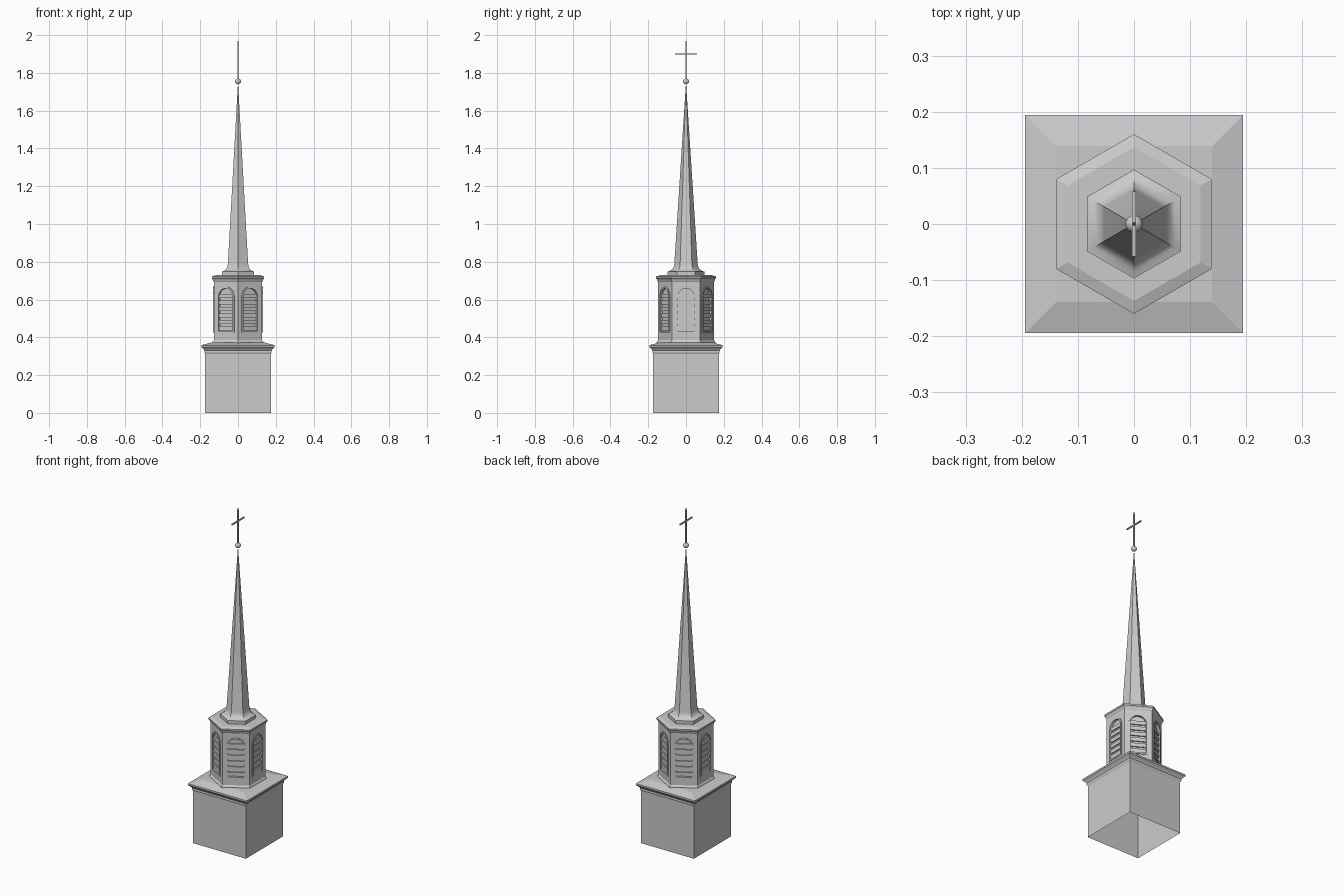
import bpy, bmesh
from math import pi, sin, cos, sqrt, radians
from mathutils import Matrix

cube = bpy.data.objects.get("Cube")
if cube:
    bpy.data.objects.remove(cube)

stone = bpy.data.materials.new("pale_grey")
stone.use_nodes = True
GREY = (0.6, 0.6, 0.6, 1)
stone.diffuse_color = GREY
stone.node_tree.nodes["Principled BSDF"].inputs["Base Color"].default_value = GREY


def finish(name, bm, smooth=False):
    """Turn a bmesh into a named object with the stone material."""
    me = bpy.data.meshes.new(name)
    bm.to_mesh(me)
    bm.free()
    me.materials.append(stone)
    ob = bpy.data.objects.new(name, me)
    bpy.context.collection.objects.link(ob)
    if smooth:
        bpy.ops.object.select_all(action='DESELECT')
        ob.select_set(True)
        bpy.context.view_layer.objects.active = ob
        bpy.ops.object.shade_smooth_by_angle(angle=radians(30))
    return ob


def tower(name, sides, profile, turn, open_bottom=False, smooth=False):
    """Stack polygon rings of (corner radius, height) into a shell."""
    bm = bmesh.new()
    rings = []
    for r, z in profile:
        rings.append([bm.verts.new((r * cos(turn + 2 * pi * i / sides),
                                    r * sin(turn + 2 * pi * i / sides), z))
                      for i in range(sides)])
    for a, b in zip(rings, rings[1:]):
        for i in range(sides):
            j = (i + 1) % sides
            bm.faces.new((a[i], a[j], b[j], b[i]))
    bm.faces.new(rings[-1])
    if not open_bottom:
        bm.faces.new(rings[0][::-1])
    return finish(name, bm, smooth)


def add_box(bm, size, center, matrix=Matrix()):
    m = matrix @ Matrix.Translation(center) @ Matrix.Diagonal((*size, 1))
    bmesh.ops.create_cube(bm, size=1, matrix=m)


def arch(half, bottom, spring, steps=12):
    """Outline of a round-headed opening as (across, height)."""
    pts = [(-half, bottom), (half, bottom)]
    return pts + [(half * cos(pi * i / steps), spring + half * sin(pi * i / steps))
                  for i in range(steps + 1)]


def add_arch_block(bm, outline, d0, d1, matrix):
    near, far = ([bm.verts.new(matrix @ Matrix.Translation((d, u, z)).translation)
                  for u, z in outline] for d in (d0, d1))
    n = len(outline)
    bm.faces.new(near[::-1])
    bm.faces.new(far)
    for i in range(n):
        j = (i + 1) % n
        bm.faces.new((near[i], near[j], far[j], far[i]))


def add_arch_ring(bm, outer, inner, d0, d1, matrix):
    loops = [[bm.verts.new(matrix @ Matrix.Translation((d, u, z)).translation)
              for u, z in line]
             for line, d in ((outer, d0), (outer, d1), (inner, d1), (inner, d0))]
    n = len(outer)
    for a, b in zip(loops, loops[1:] + loops[:1]):
        for i in range(n):
            j = (i + 1) % n
            bm.faces.new((a[i], a[j], b[j], b[i]))


# Square base, open underneath, with stepped cornice and sloped cap
half_widths = [(0.174, 0), (0.174, 0.312), (0.178, 0.32), (0.178, 0.33),
               (0.184, 0.338), (0.194, 0.348), (0.194, 0.358), (0.139, 0.373)]
tower("square_base", 4, [(w * sqrt(2), z) for w, z in half_widths], pi / 4, True)

# Six-sided belfry drum with foot moulding and cornice
RADIUS = 0.148
WALL = RADIUS * cos(pi / 6)
drum = tower("belfry_drum", 6, [(RADIUS, 0.366), (RADIUS, 0.70)], pi / 2)
tower("belfry_foot", 6, [(0.155, 0.364), (0.155, 0.376), (0.147, 0.386)], pi / 2)
tower("belfry_cornice", 6, [(0.147, 0.692), (0.152, 0.70), (0.154, 0.707),
                            (0.160, 0.713), (0.160, 0.722), (0.137, 0.729)], pi / 2)

# Arched louvred openings on all six walls
inner = arch(0.043, 0.434, 0.616)
outer = arch(0.052, 0.425, 0.616)
cut, frames, slats = bmesh.new(), bmesh.new(), bmesh.new()
for k in range(6):
    m = Matrix.Rotation(k * pi / 3, 4, 'Z')
    add_arch_block(cut, inner, WALL - 0.010, WALL + 0.02, m)
    add_arch_ring(frames, outer, inner, WALL - 0.002, WALL + 0.004, m)
    for i in range(6):
        add_box(slats, (0.008, 0.086, 0.022), (WALL - 0.007, 0, 0.448 + i * 0.034), m)
for bm in (cut, frames):
    bmesh.ops.recalc_face_normals(bm, faces=bm.faces)
finish("window_frames", frames)
finish("window_louvres", slats)
cutter = finish("window_cutter", cut)
cutter.hide_render = True
mod = drum.modifiers.new("openings", 'BOOLEAN')
mod.operation = 'DIFFERENCE'
mod.solver = 'EXACT'
mod.object = cutter
bpy.context.view_layer.objects.active = drum
bpy.ops.object.modifier_apply(modifier=mod.name)
bpy.data.objects.remove(cutter)

# Spire on a plinth with a flared skirt
tower("spire_plinth", 6, [(0.097, 0.726), (0.097, 0.748)], pi / 2)
tower("spire", 6, [(0.096, 0.748), (0.083, 0.753), (0.073, 0.761), (0.066, 0.772),
                   (0.062, 0.787), (0.0006, 1.742)], pi / 2, smooth=True)

# Ball finial
ball = bmesh.new()
bmesh.ops.create_uvsphere(ball, u_segments=20, v_segments=12, radius=0.0155,
                          matrix=Matrix.Translation((0, 0, 1.755)))
finish("ball_finial", ball, True)

# Cross with a needle tip
cross = bmesh.new()
add_box(cross, (0.007, 0.007, 0.203), (0, 0, 1.8665))
add_box(cross, (0.007, 0.116, 0.007), (0, 0, 1.90))
finish("cross", cross)
tower("cross_tip", 4, [(0.002, 1.966), (0.0003, 2.0)], pi / 4)
